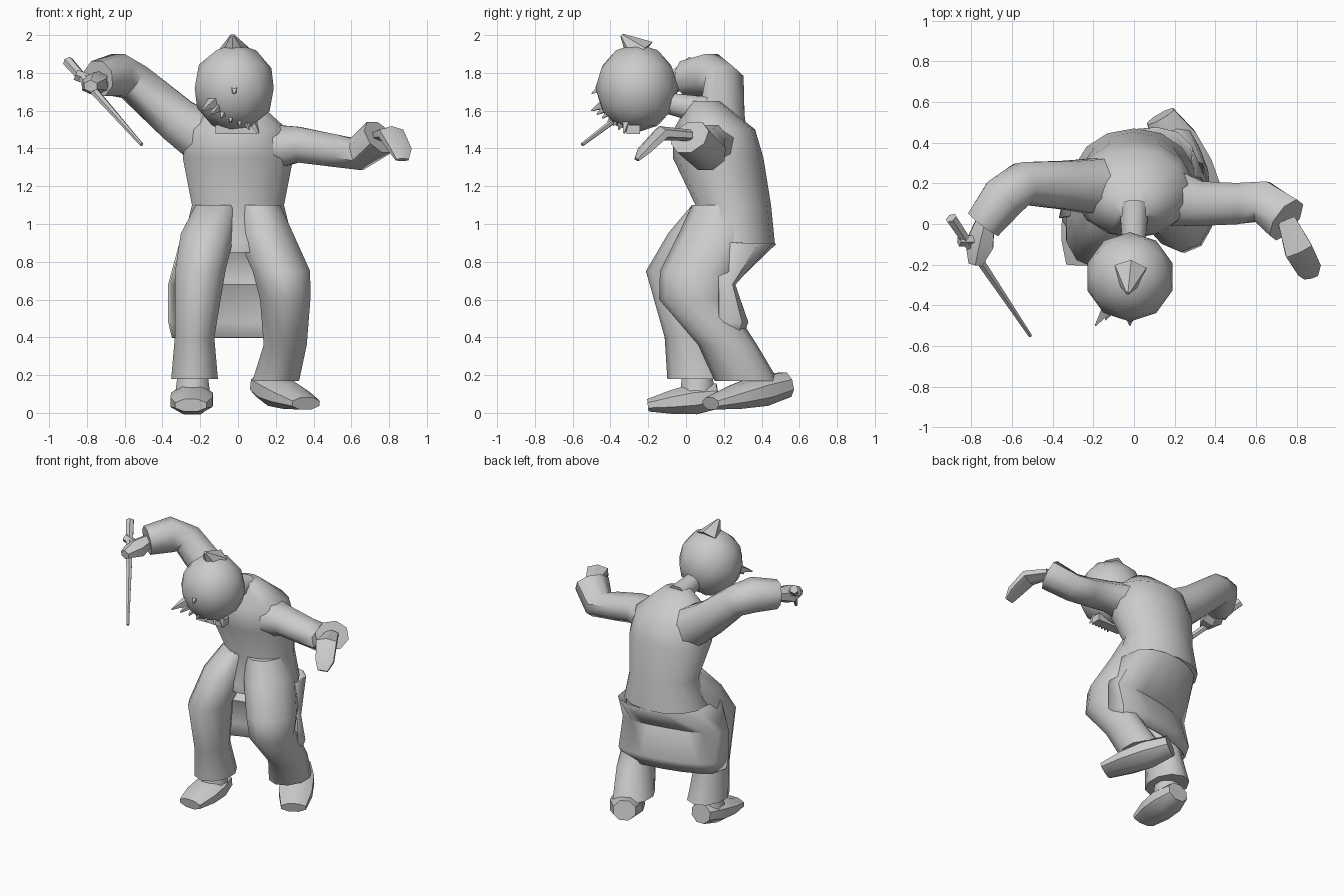
import bpy, bmesh, math
from mathutils import Vector

if "Cube" in bpy.data.objects:
    bpy.data.objects.remove(bpy.data.objects["Cube"])

UP = Vector((0, 0, 1))
FORWARD = Vector((0, -1, 0))

grey = bpy.data.materials.new("plain_grey")
grey.use_nodes = True
grey.diffuse_color = (0.6, 0.6, 0.6, 1)
shader = grey.node_tree.nodes["Principled BSDF"]
shader.inputs["Base Color"].default_value = grey.diffuse_color


def finish(name, bm, sharp_angle=50):
    """Turn a bmesh into a named, shaded object."""
    bmesh.ops.recalc_face_normals(bm, faces=bm.faces)
    mesh = bpy.data.meshes.new(name)
    bm.to_mesh(mesh)
    bm.free()
    mesh.materials.append(grey)
    part = bpy.data.objects.new(name, mesh)
    bpy.context.collection.objects.link(part)
    bpy.ops.object.select_all(action='DESELECT')
    bpy.context.view_layer.objects.active = part
    part.select_set(True)
    bpy.ops.object.shade_smooth_by_angle(angle=math.radians(sharp_angle))
    return part


def bridge(bm, loops, closed):
    """Join neighbouring rows of vertices with quads."""
    for low, high in zip(loops, loops[1:]):
        for i in range(0 if closed else 1, len(low)):
            bm.faces.new((low[i - 1], low[i], high[i], high[i - 1]))


def tube(name, joints, flat=1.0, end_flat=None, sides=8, level=False, sharp_angle=50):
    """Skin over joints (x, y, z, half width); flat is height over width.
    Level rings stay horizontal, others turn across the path."""
    bm = bmesh.new()
    loops = []
    points = [Vector(joint[:3]) for joint in joints]
    last = len(points) - 1
    for i, point in enumerate(points):
        along = points[min(i + 1, last)] - points[max(i - 1, 0)]
        along = UP if level else along.normalized()
        across = along.cross(FORWARD if level else UP).normalized()
        ratio = flat if end_flat is None else flat + (end_flat - flat) * i / last
        rise = across.cross(along) * ratio
        loop = []
        for k in range(sides):
            turn = math.tau * (k + 0.5) / sides
            offset = across * math.cos(turn) + rise * math.sin(turn)
            loop.append(bm.verts.new(point + offset * joints[i][3]))
        loops.append(loop)
    bridge(bm, loops, closed=True)
    bm.faces.new(loops[0])
    bm.faces.new(loops[-1])
    return finish(name, bm, sharp_angle)


def spike(name, base, tip, radius, sides=4):
    """Pointed lock of hair."""
    return tube(name, [(*base, radius), (*tip, radius / 9)], sides=sides, sharp_angle=30)


def shoe(name, heel, toe):
    """Wedge running from a round heel to a flat toe."""
    heel, toe = Vector(heel), Vector(toe)
    widths = (0.08, 0.12, 0.12, 0.09)
    joints = [(*heel.lerp(toe, i / 3), width) for i, width in enumerate(widths)]
    return tube(name, joints, flat=0.9, end_flat=0.4)


# Coat body, hunched forward with the back kicked out at the seat
tube("coat_body", [
    (0, 0.15, 0.85, 0.2), (0, 0.23, 0.9, 0.3), (0, 0.25, 1.1, 0.25),
    (0, 0.17, 1.35, 0.3), (0, 0.15, 1.5, 0.27), (0, 0.1, 1.65, 0.1)],
    flat=0.8, sides=14, level=True)
tube("neck", [(0, 0.1, 1.6, 0.08), (0, -0.1, 1.64, 0.06)])

# Coat tail: an open curtain swept round the back of the legs
bm = bmesh.new()
curtain = []
for height, half_width, reach in [(0.9, 0.3, 0.36), (0.68, 0.36, 0.12),
                                  (0.48, 0.36, 0.2), (0.4, 0.34, 0.17)]:
    row = []
    for k in range(9):
        turn = math.pi * k / 8
        x = half_width * math.cos(turn)
        y = 0.1 + x / 5 + reach * math.sqrt(abs(math.sin(turn)))
        row.append(bm.verts.new((x, y, height)))
    curtain.append(row)
bridge(bm, curtain, closed=False)
tail = finish("coat_tail", bm)
tail.modifiers.new("thickness", 'SOLIDIFY').thickness = 0.01

# Trouser legs, both bent at the knee
tube("right_leg", [
    (-0.23, 0.07, 0.18, 0.13), (-0.23, 0.03, 0.4, 0.11), (-0.2, -0.03, 0.75, 0.14),
    (-0.16, 0.1, 0.95, 0.15), (-0.1, 0.2, 1.1, 0.13)],
    flat=1.3, sides=10, level=True)
tube("left_leg", [
    (0.2, 0.32, 0.17, 0.13), (0.25, 0.22, 0.36, 0.12), (0.25, 0.04, 0.6, 0.14),
    (0.23, 0.07, 0.75, 0.16), (0.14, 0.17, 0.95, 0.16), (0.1, 0.2, 1.1, 0.13)],
    flat=1.3, sides=10, level=True)

# Shoes, the left one with its heel raised
tube("right_ankle", [(-0.24, 0.06, 0.1, 0.1), (-0.24, 0.06, 0.25, 0.08)], level=True)
shoe("right_shoe", heel=(-0.24, 0.17, 0.09), toe=(-0.25, -0.2, 0.04))
shoe("left_shoe", heel=(0.13, 0.53, 0.15), toe=(0.36, 0.13, 0.05))

# Sleeves, bent at the elbow
tube("right_sleeve", [
    (-0.1, 0.18, 1.4, 0.16), (-0.32, 0.19, 1.55, 0.13), (-0.55, 0.2, 1.75, 0.11),
    (-0.64, 0.13, 1.79, 0.12), (-0.74, 0, 1.77, 0.1)])
tube("left_sleeve", [
    (0.1, 0.15, 1.4, 0.17), (0.32, 0.1, 1.42, 0.12), (0.5, 0.1, 1.39, 0.11),
    (0.63, 0.11, 1.37, 0.11), (0.75, 0.02, 1.46, 0.12)], flat=0.85)

# Hands: one gripping, one hanging from the wrist
tube("right_hand", [
    (-0.73, 0.02, 1.77, 0.05), (-0.76, -0.1, 1.74, 0.08), (-0.78, -0.2, 1.73, 0.04)],
    flat=0.8, sides=6, sharp_angle=30)
tube("right_thumb", [(-0.75, -0.08, 1.75, 0.03), (-0.86, -0.08, 1.79, 0.03)],
     sides=5, sharp_angle=30)
tube("left_hand", [
    (0.75, 0.02, 1.47, 0.05), (0.81, -0.13, 1.48, 0.08), (0.86, -0.22, 1.39, 0.07),
    (0.87, -0.26, 1.34, 0.04)], flat=0.6, end_flat=0.3, sides=6, sharp_angle=30)

# Wand, tapering to the tip
tube("wand", [(-0.9, 0.03, 1.86, 0.03), (-0.51, -0.55, 1.42, 0.01)],
     sides=6, sharp_angle=30)

# Head with a tuft on the crown and a small nose
head_centre = Vector((-0.02, -0.26, 1.72))
bm = bmesh.new()
bmesh.ops.create_icosphere(bm, subdivisions=2, radius=0.22)
bmesh.ops.scale(bm, vec=(1, 1, 1.07), verts=bm.verts)
bmesh.ops.translate(bm, vec=head_centre, verts=bm.verts)
finish("head", bm)
spike("crown_tuft", (-0.02, -0.24, 1.9), (-0.03, -0.34, 2), radius=0.09, sides=6)
spike("nose", (-0.02, -0.45, 1.72), (-0.02, -0.5, 1.69), radius=0.03)

# Shaggy locks running from the right cheek to the chin
for i in range(7):
    tip = Vector((-0.19 + i / 20, -0.5 + i / 35, 1.6 - i / 50))
    base = tip.lerp(head_centre, 0.4)
    spike("beard_lock_" + str(i + 1), base, tip, radius=0.04)
tube("chin_beard", [(-0.12, -0.28, 1.5, 0.05), (0.1, -0.28, 1.5, 0.05)],
     flat=0.7, sides=4, sharp_angle=30)
